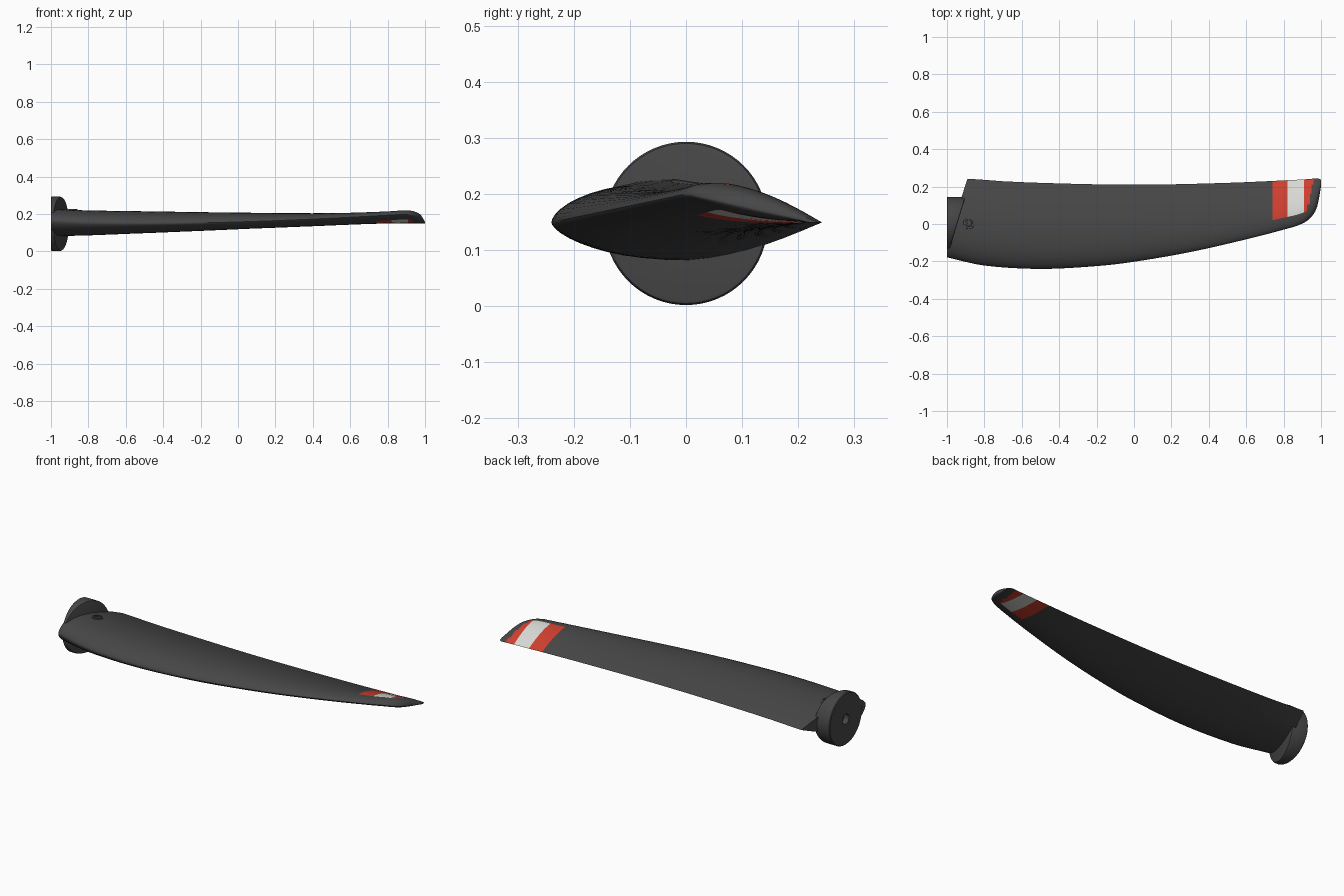
import bpy, bmesh, math
from mathutils import Matrix, Vector

if "Cube" in bpy.data.objects:
    bpy.data.objects.remove(bpy.data.objects["Cube"])


def material(name, rgb):
    m = bpy.data.materials.new(name)
    m.diffuse_color = (*rgb, 1)
    m.use_nodes = True
    m.node_tree.nodes["Principled BSDF"].inputs["Base Color"].default_value = m.diffuse_color
    return m


DARK = material("charcoal", (0.062, 0.062, 0.062))
RED = material("signal red", (0.62, 0.05, 0.028))
WHITE = material("off white", (0.68, 0.68, 0.65))


def make_object(name, bm, mats, angle=35):
    bmesh.ops.recalc_face_normals(bm, faces=bm.faces)
    me = bpy.data.meshes.new(name)
    bm.to_mesh(me)
    bm.free()
    ob = bpy.data.objects.new(name, me)
    bpy.context.collection.objects.link(ob)
    for m in mats:
        me.materials.append(m)
    bpy.ops.object.select_all(action='DESELECT')
    ob.select_set(True)
    bpy.context.view_layer.objects.active = ob
    bpy.ops.object.shade_smooth_by_angle(angle=math.radians(angle))
    return ob


def interp(table, x):
    """Smooth (Catmull-Rom style) interpolation of (x, value) pairs."""
    n = len(table)
    if x <= table[0][0]:
        return table[0][1]
    if x >= table[-1][0]:
        return table[-1][1]
    i = max(k for k in range(n - 1) if table[k][0] <= x)

    def slope(k):
        a, b = table[max(k - 1, 0)], table[min(k + 1, n - 1)]
        return (b[1] - a[1]) / (b[0] - a[0])

    (x0, y0), (x1, y1) = table[i], table[i + 1]
    h = x1 - x0
    t = (x - x0) / h
    return ((2*t**3 - 3*t**2 + 1) * y0 + (t**3 - 2*t**2 + t) * h * slope(i)
            + (3*t**2 - 2*t**3) * y1 + (t**3 - t**2) * h * slope(i + 1))


# Blade plan shape and thickness along the span
LEAD = [(-1, -.178), (-.8, -.222), (-.5, -.24), (-.2, -.225), (0, -.202), (.3, -.15),
        (.6, -.082), (.8, -.03), (.9, .002), (.95, .04), (.98, .095), (1, .2)]
TRAIL = [(-1, .242), (-.9, .238), (-.5, .22), (0, .21), (.5, .22), (.9, .238), (.985, .243), (1, .236)]
UPPER = [(-1, .068), (-.5, .065), (0, .053), (.5, .036), (.8, .033), (.92, .035), (.97, .026), (1, .004)]
LOWER = [(-1, .076), (-.8, .066), (-.5, .052), (0, .036), (.5, .026), (.8, .018), (.95, .014), (1, .003)]
PEAK = .37 ** .62 * .63 ** 1.06


def section(x, u):
    """Return y, chord height and thickness shape at chord fraction u."""
    yl, yt = interp(LEAD, x), interp(TRAIL, x)
    zl = .2 + .21 * yl if yl < 0 else .2 - .22 * yl
    y = yl + (yt - yl) * u
    return y, zl + (.149 - zl) * u, u ** .62 * (1 - u) ** 1.06 / PEAK


def surface(x, u, side):
    y, z, shape = section(x, u)
    z += shape * (interp(UPPER, x) if side > 0 else -interp(LOWER, x))
    if x < -.7:                                   # slanted root cut
        root = max(-1, -.968 + .32 * y)
        x = root + (-.7 - root) * (x + 1) / .3
    return Vector((x, y, z))


# Blade: lofted aerofoil with painted tip bands
stations = [-1 + .05 * i for i in range(35)] + [.74, .78, .82, .85, .88, .91, .925, .94,
            .95, .96, .97, .98, .987, .993, .997, 1]
fractions = [0, .004, .015, .035, .065, .1, .145, .19, .24, .3, .37, .45, .53, .61, .69,
             .77, .84, .9, .95, .98, 1]
ring = [(u, 1) for u in fractions] + [(u, -1) for u in fractions[-2:0:-1]]
bm = bmesh.new()
rows = [[bm.verts.new(surface(x, u, s)) for u, s in ring] for x in stations]
count = len(ring)
for a, b in zip(rows, rows[1:]):
    for j in range(count):
        k = (j + 1) % count
        f = bm.faces.new((a[j], a[k], b[k], b[j]))
        c = f.calc_center_median()
        u_mid = min(ring[j][0], ring[k][0]) + .001
        if u_mid > .24 and .74 < c.x < .96:
            if c.x < .82:
                f.material_index = 1
            elif c.x < .91:
                f.material_index = 2
            elif c.x < .925 + .2 * (c.y - .06):
                f.material_index = 1
bm.faces.new(rows[0])
bm.faces.new(rows[-1])
make_object("blade", bm, [DARK, RED, WHITE], 40)

# Hub: slant-faced round mount with a central bore in its flat back
R, BORE, CZ, N = .1455, .028, .1475, 64
bm = bmesh.new()


def circle(r, xfun):
    pts = []
    for i in range(N):
        a = 2 * math.pi * i / N
        y, z = r * math.cos(a), r * math.sin(a)
        pts.append(bm.verts.new((xfun(y), y, CZ + z)))
    return pts


def slant(y):
    return -.945 + .3 * y


loops = [circle(BORE, lambda y: -.965), circle(BORE, lambda y: -1), circle(R - .004, lambda y: -1),
         circle(R, lambda y: -.996), circle(R, lambda y: slant(y) - .008),
         circle(R - .003, lambda y: slant(y) - .002), circle(R - .009, slant)]
for a, b in zip(loops, loops[1:]):
    for i in range(N):
        j = (i + 1) % N
        bm.faces.new((a[i], a[j], b[j], b[i]))
bm.faces.new(loops[0])
bm.faces.new(loops[-1])
make_object("hub", bm, [DARK], 35)

# Fixing bolt on the upper root: washer ring around a hexagonal socket
bm = bmesh.new()
top = surface(-.88, .5, 1).z
profile = [(.030, -.012), (.030, .003), (.027, .005), (.021, .005), (.020, .001), (.016, .001),
           (.015, .004), (.009, .004), (.009, -.002)]
prev = None
for r, z in profile:
    cur = []
    for i in range(24):
        a = 2 * math.pi * i / 24
        rr = r
        if r < .01:                               # hexagonal socket outline
            rr = r * math.cos(math.pi / 6) / math.cos((a % (math.pi / 3)) - math.pi / 6)
        cur.append(bm.verts.new((rr * math.cos(a), rr * math.sin(a), z)))
    if prev:
        for i in range(24):
            j = (i + 1) % 24
            bm.faces.new((prev[i], prev[j], cur[j], cur[i]))
    prev = cur
bm.faces.new(prev)
centre = min((surface(-.88, u / 100, 1) for u in range(101)), key=lambda p: abs(p.y - .003))
bm.transform(Matrix.Translation((-.883, .003, centre.z)) @ Matrix.Rotation(-.15, 4, 'X'))
make_object("root_bolt", bm, [DARK], 30)
